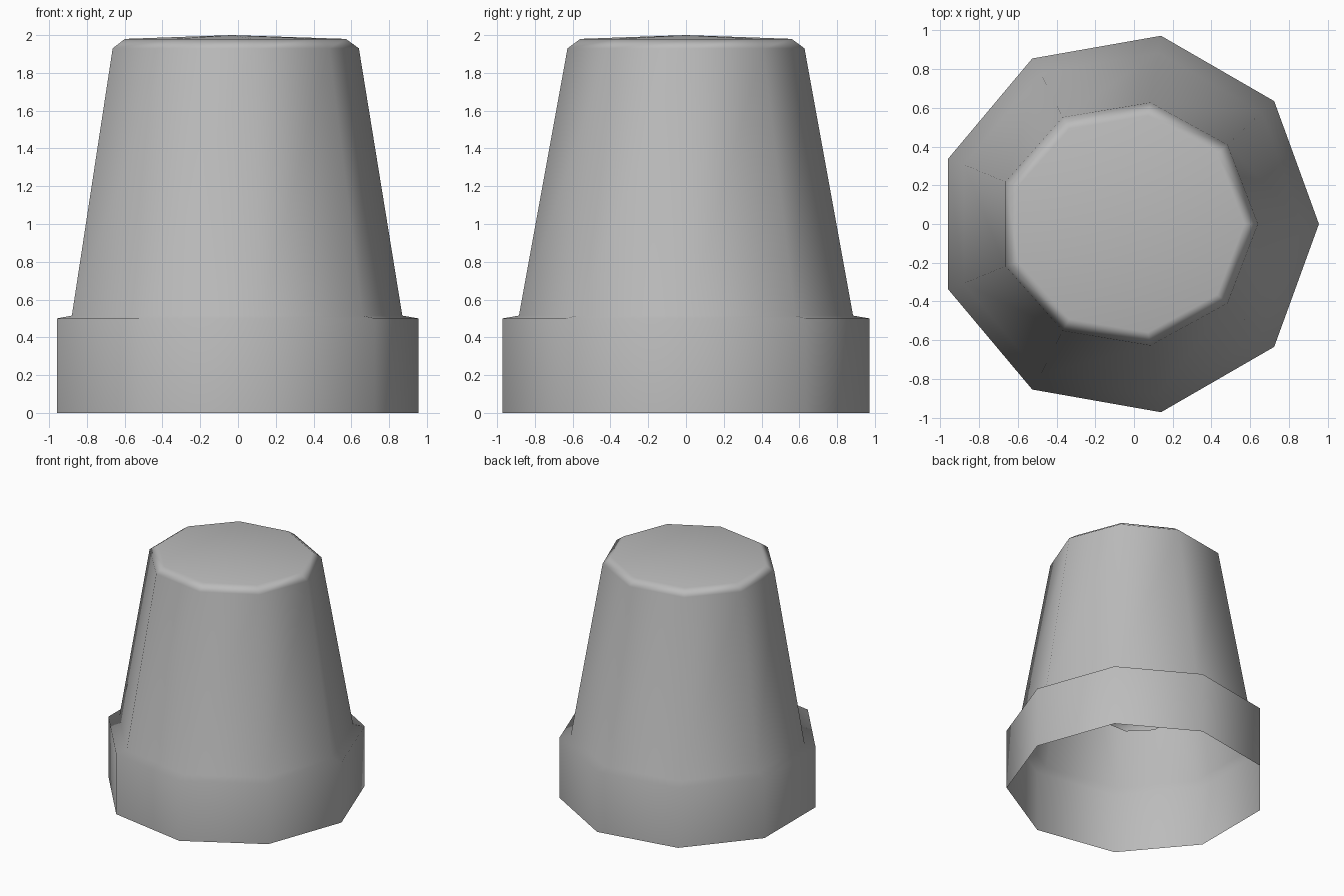
import bpy, bmesh, math

if "Cube" in bpy.data.objects:
    bpy.data.objects.remove(bpy.data.objects["Cube"])

grey = bpy.data.materials.new("mid_grey")
grey.diffuse_color = (0.5, 0.5, 0.5, 1)
grey.use_nodes = True
grey.node_tree.nodes["Principled BSDF"].inputs["Base Color"].default_value = grey.diffuse_color

def lathe(name, profile, sides, cx=0.0, turn=0.0, close_bottom=False, tip=None):
    """Stack rings of (x radius, y radius, z); optional apex and bottom cap."""
    bm = bmesh.new()
    rings = []
    for rx, ry, z in profile:
        ring = []
        for i in range(sides):
            a = turn + 2 * math.pi * i / sides
            ring.append(bm.verts.new((cx + rx * math.cos(a), ry * math.sin(a), z)))
        rings.append(ring)
    for lo, hi in zip(rings, rings[1:]):
        for i in range(sides):
            j = (i + 1) % sides
            bm.faces.new((lo[i], lo[j], hi[j], hi[i]))
    if close_bottom:
        bm.faces.new(rings[0][::-1])
    if tip is not None:
        apex = bm.verts.new((cx, 0, tip))
        for i in range(sides):
            bm.faces.new((rings[-1][i], rings[-1][(i + 1) % sides], apex))
    # Smooth shading, sharp at the ledge
    for f in bm.faces:
        f.smooth = True
    for e in bm.edges:
        if len(e.link_faces) == 2 and e.calc_face_angle() > math.radians(60):
            e.smooth = False
    mesh = bpy.data.meshes.new(name)
    bm.to_mesh(mesh)
    bm.free()
    mesh.materials.append(grey)
    obj = bpy.data.objects.new(name, mesh)
    bpy.context.collection.objects.link(obj)
    weighted = obj.modifiers.new("weighted_normals", 'WEIGHTED_NORMAL')
    weighted.keep_sharp = True
    return obj

# Nine-sided tapered shell: collar, ledge, cone, chamfer and shallow peak, open below
lathe("tapered_shell", [
    (0.987, 0.987, 0.0),
    (0.987, 0.987, 0.5),
    (0.902, 0.898, 0.515),
    (0.672, 0.637, 1.93),
    (0.603, 0.568, 1.98),
], 9, cx=-0.032, tip=2.0)

# Small eight-sided post hanging inside the hollow
lathe("inner_post", [(0.285, 0.285, 0.65), (0.285, 0.285, 1.97)], 8,
      cx=-0.03, turn=math.pi / 8, close_bottom=True)
